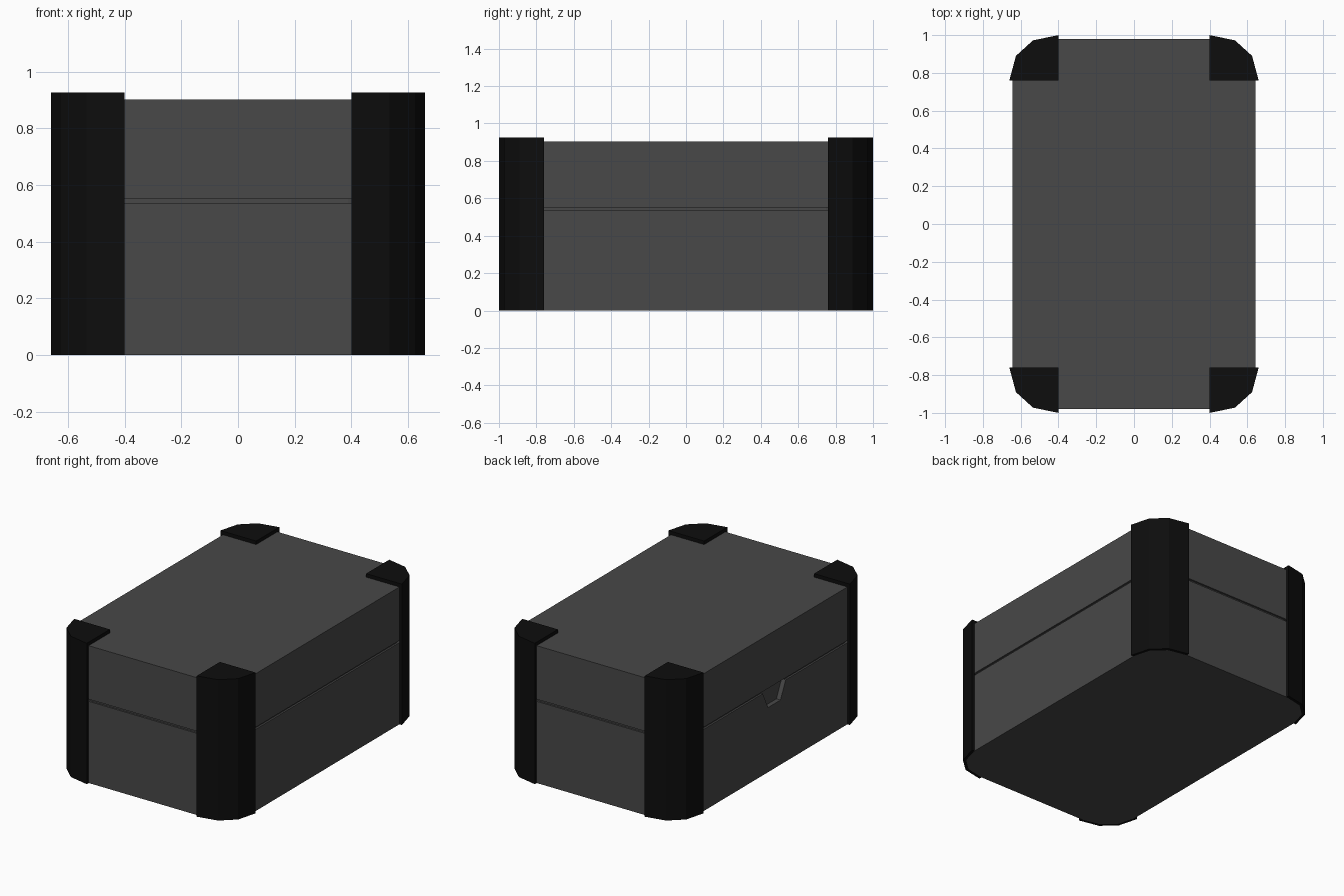
import bpy
import bmesh

cube = bpy.data.objects.get("Cube")
if cube:
    bpy.data.objects.remove(cube, do_unlink=True)


def material(name, value):
    mat = bpy.data.materials.new(name)
    mat.use_nodes = True
    color = (value, value, value, 1)
    mat.diffuse_color = color
    mat.node_tree.nodes["Principled BSDF"].inputs["Base Color"].default_value = color
    return mat


grey = material("dark grey", 0.065)
black = material("black", 0.004)


def loft(bm, sections):
    """Skin a closed stack of rings and cap both ends."""
    rings = [[bm.verts.new(p) for p in s] for s in sections]
    n = len(rings[0])
    for low, high in zip(rings, rings[1:]):
        for i in range(n):
            j = (i + 1) % n
            bm.faces.new((low[i], low[j], high[j], high[i]))
    bm.faces.new(rings[0][::-1])
    bm.faces.new(rings[-1])


def finish(name, bm, mat):
    bmesh.ops.recalc_face_normals(bm, faces=bm.faces)
    mesh = bpy.data.meshes.new(name)
    bm.to_mesh(mesh)
    bm.free()
    mesh.materials.append(mat)
    obj = bpy.data.objects.new(name, mesh)
    bpy.context.collection.objects.link(obj)
    return obj


# Quarter outlines of the faceted corner
INNER = [(0.642, 0.76), (0.61, 0.876), (0.527, 0.953), (0.40, 0.98)]
OUTER = [(0.66, 0.76), (0.625, 0.89), (0.535, 0.972), (0.40, 1.0)]
SEAM_LOW, SEAM_HIGH, TOP, CAP_TOP = 0.537, 0.551, 0.903, 0.926


def body_ring(z, inset=0.0):
    ring = []
    for sx, sy in ((1, 1), (-1, 1), (-1, -1), (1, -1)):
        quarter = [(sx * (x - inset), sy * (y - inset), z) for x, y in INNER]
        ring += quarter if sx * sy > 0 else quarter[::-1]
    return ring


# Box body with a recessed seam between base and lid
bm = bmesh.new()
loft(bm, [body_ring(0), body_ring(SEAM_LOW), body_ring(SEAM_LOW, 0.012),
          body_ring(SEAM_HIGH, 0.012), body_ring(SEAM_HIGH), body_ring(TOP)])
body = finish("box_body", bm, grey)

# Finger notch under the lid on one long side
bm = bmesh.new()
notch = [(0.125, SEAM_HIGH - 0.001), (0.065, 0.425), (-0.065, 0.425), (-0.125, SEAM_HIGH - 0.001)]
loft(bm, [[(x, y, z) for y, z in notch] for x in (-0.70, -0.612)])
cutter = finish("notch_cutter", bm, grey)
cutter.hide_render = True
cut = body.modifiers.new("notch", "BOOLEAN")
cut.operation = "DIFFERENCE"
cut.solver = "EXACT"
cut.object = cutter
bpy.context.view_layer.objects.active = body
body.select_set(True)
bpy.ops.object.modifier_apply(modifier=cut.name)
bpy.data.objects.remove(cutter, do_unlink=True)

# Corner guards: a thin wall around each corner and a cap over the lid
for side, sx in (("left", 1), ("right", -1)):
    for end, sy in (("front", -1), ("back", 1)):
        bm = bmesh.new()
        wall = OUTER + INNER[::-1]
        cap = OUTER + [(0.40, 0.76)]
        for outline, low, high in ((wall, 0, TOP), (cap, TOP, CAP_TOP)):
            loft(bm, [[(sx * x, sy * y, z) for x, y in outline] for z in (low, high)])
        finish(f"corner_guard_{end}_{side}", bm, black)
